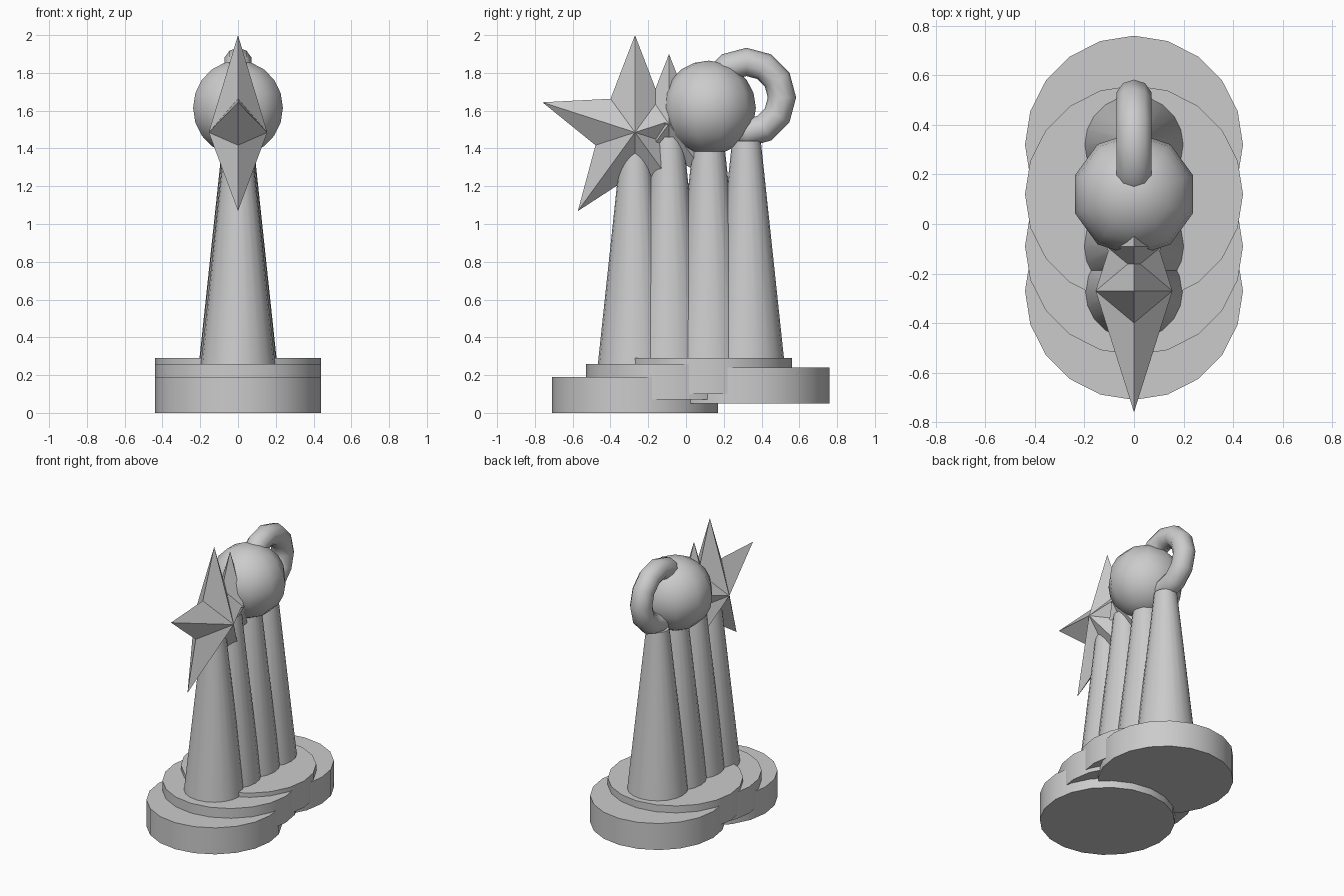
import bpy, bmesh, math

if "Cube" in bpy.data.objects:
    bpy.data.objects.remove(bpy.data.objects["Cube"])


def smooth(obj, angle=35):
    bpy.context.view_layer.objects.active = obj
    obj.select_set(True)
    bpy.ops.object.shade_smooth_by_angle(angle=math.radians(angle))
    obj.select_set(False)


def frustum(name, y, z0, z1, r0, r1):
    bpy.ops.mesh.primitive_cone_add(vertices=20, radius1=r0, radius2=r1, depth=z1 - z0,
                                    location=(0, y, (z0 + z1) / 2))
    obj = bpy.context.object
    obj.name = name
    smooth(obj)


def star(name, y, z, radius, inner, depth):
    # five-pointed faceted star lying in the YZ plane, peaked on both sides
    bm = bmesh.new()
    rim = []
    for i in range(10):
        a = math.pi / 2 + i * math.pi / 5
        r = inner if i % 2 else radius
        rim.append(bm.verts.new((0, r * math.cos(a), r * math.sin(a))))
    for x in (depth, -depth):
        peak = bm.verts.new((x, 0, 0))
        for i in range(10):
            bm.faces.new((peak, rim[i], rim[(i + 1) % 10]))
    bmesh.ops.recalc_face_normals(bm, faces=bm.faces[:])
    mesh = bpy.data.meshes.new(name)
    bm.to_mesh(mesh)
    bm.free()
    obj = bpy.data.objects.new(name, mesh)
    obj.location = (0, y, z)
    bpy.context.collection.objects.link(obj)


# four overlapping trophies: disc base and tapered column each
for n, (y, z) in enumerate([(-0.27, 0.0), (-0.09, 0.07), (0.12, 0.10), (0.32, 0.05)], 1):
    frustum(f"base_{n}", y, z, z + 0.19, 0.44, 0.44)
    frustum(f"column_{n}", y, z + 0.18, z + 1.39, 0.205, 0.076)

# star toppers
star("large_star", -0.27, 1.485, 0.515, 0.22, 0.155)
star("small_star", -0.09, 1.53, 0.37, 0.16, 0.111)

# ball topper
bpy.ops.mesh.primitive_uv_sphere_add(segments=10, ring_count=10, radius=0.25,
                                     location=(0, 0.12, 1.615))
bpy.context.object.name = "ball"
bpy.ops.object.shade_smooth()

# ring topper, standing in the YZ plane
bpy.ops.mesh.primitive_torus_add(major_segments=12, minor_segments=10, major_radius=0.188,
                                 minor_radius=0.075, location=(0, 0.32, 1.67),
                                 rotation=(0, math.pi / 2, 0))
bpy.context.object.name = "ring"
bpy.ops.object.shade_smooth()
